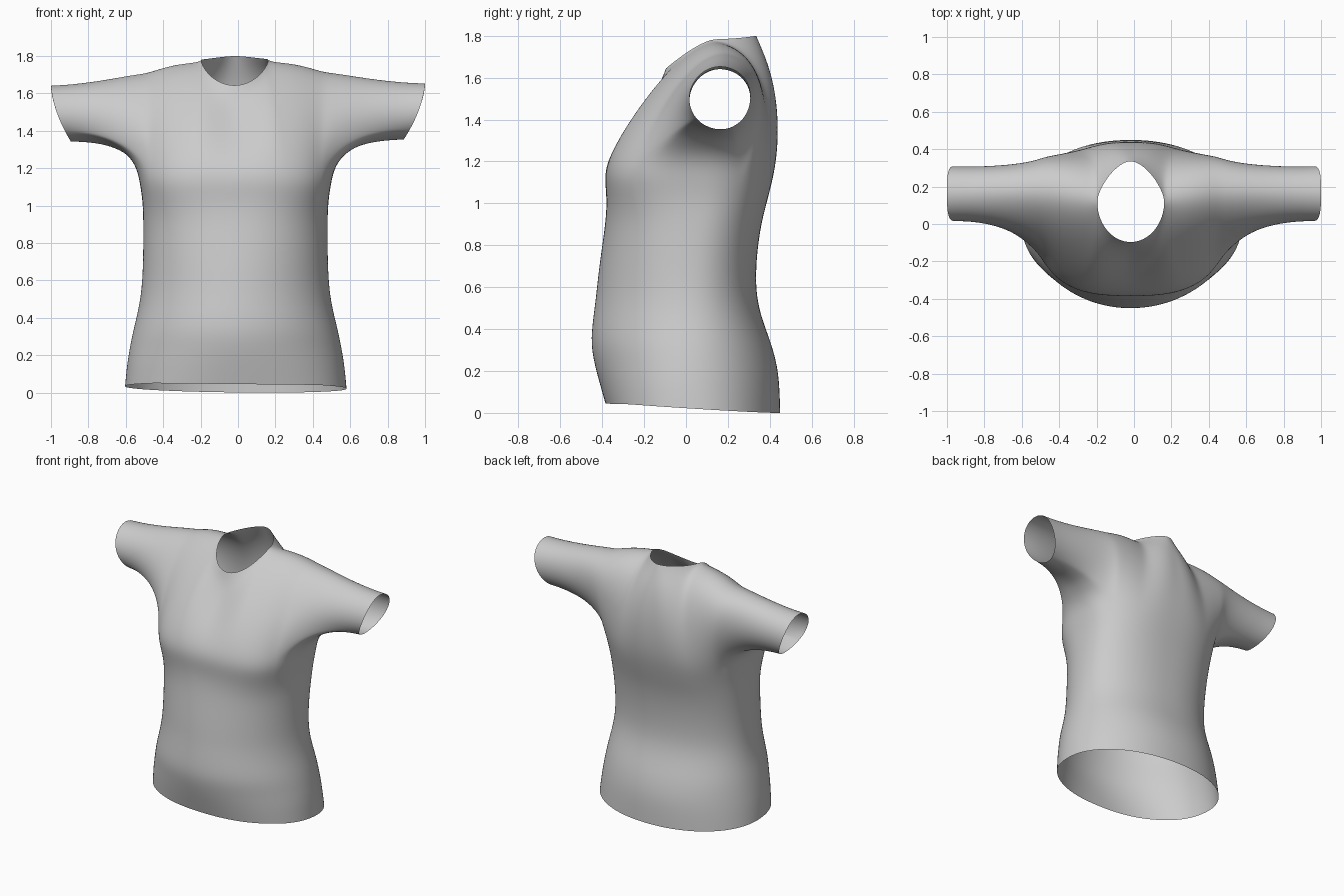
import bpy, bmesh, math
from mathutils import Vector as V

if "Cube" in bpy.data.objects:
    bpy.data.objects.remove(bpy.data.objects["Cube"])

H = 32                 # columns from centre front (0) to centre back (H)
A, B = 10, 22          # columns where the armhole starts and ends
N = 5                  # columns used by half the neckline
ROWS, SLEEVE = 9, 9

# torso rings: z, half width, front y, back y, front squareness, back squareness,
# backward shift of the widest point
RINGS = [
    (0.00, .593, -.385, .450, 2.25, 2.1, .00),
    (0.12, .583, -.415, .447, 2.1, 2.1, .00),
    (0.22, .568, -.438, .437, 2.0, 2.1, .01),
    (0.33, .548, -.455, .408, 2.0, 2.15, .03),
    (0.44, .520, -.445, .365, 2.0, 2.2, .05),
    (0.55, .502, -.430, .337, 2.0, 2.2, .06),
    (0.67, .495, -.418, .333, 2.05, 2.25, .06),
    (0.80, .493, -.400, .343, 2.15, 2.3, .06),
    (0.92, .493, -.383, .363, 2.3, 2.35, .06),
    (1.02, .496, -.378, .390, 2.6, 2.4, .05),
    (1.12, .512, -.393, .417, 2.85, 2.5, .03),
]


def bezier(p0, p1, p2, p3, t):
    s = 1 - t
    return p0 * s**3 + p1 * 3*s*s*t + p2 * 3*s*t*t + p3 * t**3


def ring_point(ring, k):
    z, w, yf, yb, nf, nb, shift = ring
    a = math.pi * k / H
    c, s = math.cos(a), math.sin(a)
    front = k <= H / 2
    n = nf if front else nb
    mid = (yf + yb) / 2 + shift
    depth = abs((yf if front else yb) - mid)
    x = w * max(s, 0)**(2 / n)
    y = mid - math.copysign(abs(c)**(2 / n) * depth, c)
    hem = max(0, 1 - z / .35) * (min(.045, .028 - .062 * y))
    return V((0 if k in (0, H) else x, y, z + hem))


def top_point(i, back):
    """Upper end of a column: neckline first, then the shoulder seam."""
    if i <= N:
        a = math.pi / 2 * i / N
        c, s = math.cos(a), math.sin(a)
        if back:
            return V((.182 * s**1.2, .12 + .22 * c**1.4, 1.782 + .018 * c**3))
        return V((.182 * s, .12 - .22 * c, 1.782 - .142 * c**1.3))
    t = (i - N) / (A - N)
    return V((.182 + .288 * t, .12 + .05 * t, 1.782 + .012 * t - .070 * t**1.9))


def column(i, back):
    """Curve from the chest ring up to the neckline or shoulder seam."""
    p0 = ring_point(RINGS[-1], H - i if back else i)
    p3 = top_point(i, back)
    f = min(1, i / N)
    g = max(0, (i - N) / (A - N))
    if back:
        p1 = p0 + V((0, .045 + .05 * g, .2))
        p2 = p3 + V((0, .095 + .19 * f, -.2 + .18 * f))
    else:
        p1 = p0 + V((0, .03 * g, .17))
        p2 = p3 + V((0, -.03 - .17 * f, -.2 + .12 * f + .04 * g))
    return [bezier(p0, p1, p2, p3, r / ROWS) for r in range(ROWS + 1)]


def cuff_point(p):
    """Matching point on the slanted cuff for an armhole point."""
    a = math.atan2(p.z - 1.43, p.y - .14)
    y, z = math.cos(a), math.sin(a)
    x = 1.0 - .11 * ((1 - z) / 2)**1.7
    return V((x, .163 + .149 * y, 1.498 + .150 * z))


bm = bmesh.new()


def skin(grid, closed=False):
    """Make quads over a grid of points."""
    rows = [[bm.verts.new(p) for p in row] for row in grid]
    for a, b in zip(rows, rows[1:]):
        for i in range(len(a) if closed else len(a) - 1):
            j = (i + 1) % len(a)
            bm.faces.new((a[i], a[j], b[j], b[i]))


for side in (1, -1):
    def put(grid, closed=False):
        skin([[V((p.x * side, p.y, p.z)) for p in row] for row in grid], closed)

    # lower torso
    put([[ring_point(r, k) for k in range(H + 1)] for r in RINGS])
    # chest and upper back panels
    fronts = [column(i, False) for i in range(A + 1)]
    backs = [column(i, True) for i in range(A + 1)]
    put(fronts)
    put(backs)
    # sleeve, growing out of the armhole loop
    under = [ring_point(RINGS[-1], k) for k in range(B - 1, A, -1)]
    loop = fronts[A] + backs[A][-2::-1] + under
    strips = []
    for p in loop:
        q = cuff_point(p)
        f = min(1, max(0, (p.z - 1.12) / .6))
        p1 = p + V((.015 + .10 * f, (.16 - p.y) * .18, .15 * (1 - f) - .01 * f))
        p2 = q + V((-.27, 0, .015 * f))
        strips.append([bezier(p, p1, p2, q, s / SLEEVE) for s in range(SLEEVE + 1)])
    put([[s[r] for s in strips] for r in range(SLEEVE + 1)], True)

bmesh.ops.remove_doubles(bm, verts=bm.verts, dist=.0008)

# soften the joins between the panels, keeping open edges in place
for _ in range(2):
    inner = [v for v in bm.verts if not v.is_boundary and v.co.z > 1.05]
    bmesh.ops.smooth_vert(bm, verts=inner, factor=.4,
                          use_axis_x=True, use_axis_y=True, use_axis_z=True)

# slight lean of the cloth to one side
for v in bm.verts:
    x = v.co.x
    v.co.x -= .018 * max(0, 1 - x * x)
    v.co.z += .006 * x if v.co.z > 1.3 else -.012 * x * max(0, 1 - v.co.z / .35)
low = min(v.co.z for v in bm.verts)
for v in bm.verts:
    v.co.z -= low * max(0, 1 - v.co.z / .5)

bmesh.ops.recalc_face_normals(bm, faces=bm.faces)
for f in bm.faces:
    f.smooth = True
mesh = bpy.data.meshes.new("shirt")
bm.to_mesh(mesh)
bm.free()
shirt = bpy.data.objects.new("shirt", mesh)
bpy.context.collection.objects.link(shirt)

cloth = bpy.data.materials.new("light grey cloth")
cloth.diffuse_color = (.6, .6, .6, 1)
cloth.use_nodes = True
cloth.node_tree.nodes["Principled BSDF"].inputs["Base Color"].default_value = cloth.diffuse_color
mesh.materials.append(cloth)

sub = shirt.modifiers.new("soft cloth", 'SUBSURF')
sub.levels = sub.render_levels = 2
